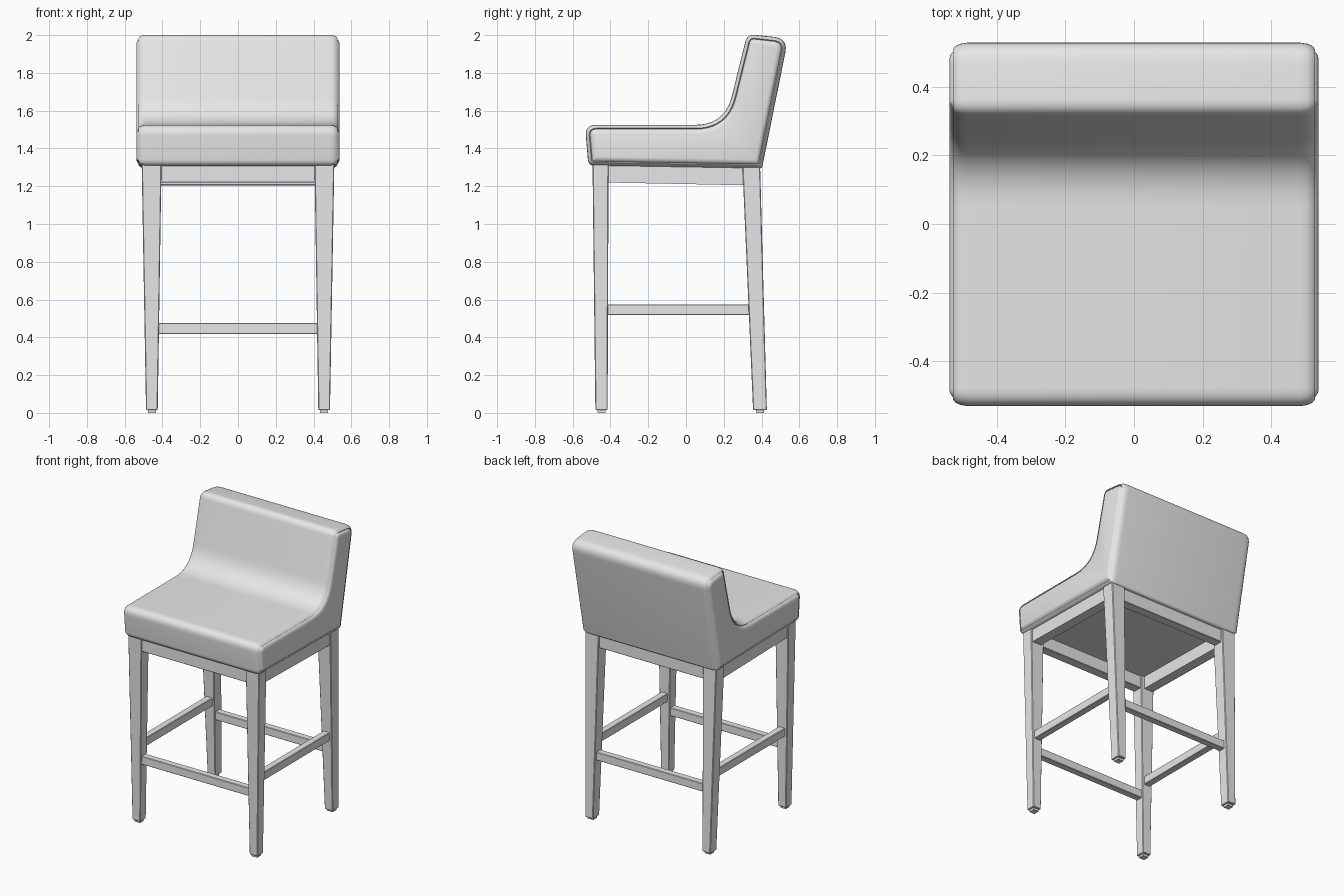
import bpy, bmesh, math
from mathutils import Vector

if "Cube" in bpy.data.objects:
    bpy.data.objects.remove(bpy.data.objects["Cube"])


def material(name, colour):
    m = bpy.data.materials.new(name)
    m.diffuse_color = (*colour, 1)
    m.use_nodes = True
    m.node_tree.nodes["Principled BSDF"].inputs["Base Color"].default_value = m.diffuse_color
    return m


GREY = material("plain grey", (0.8, 0.8, 0.8))


def add_object(name, bm, bevel=0.0):
    bmesh.ops.recalc_face_normals(bm, faces=bm.faces)
    mesh = bpy.data.meshes.new(name)
    bm.to_mesh(mesh)
    bm.free()
    mesh.materials.append(GREY)
    ob = bpy.data.objects.new(name, mesh)
    bpy.context.collection.objects.link(ob)
    if bevel:
        mod = ob.modifiers.new("soft edges", 'BEVEL')
        mod.width, mod.segments = bevel, 1
    return ob


def loft(name, rings, bevel=0.0):
    """Skin a list of equal-length closed rings and cap both ends."""
    bm = bmesh.new()
    vs = [[bm.verts.new(p) for p in ring] for ring in rings]
    n = len(vs[0])
    for a, b in zip(vs, vs[1:]):
        for i in range(n):
            bm.faces.new((a[i], a[(i + 1) % n], b[(i + 1) % n], b[i]))
    bm.faces.new(vs[0])
    bm.faces.new(vs[-1])
    return add_object(name, bm, bevel)


def rect(x0, x1, y0, y1, z):
    return [(x0, y0, z), (x1, y0, z), (x1, y1, z), (x0, y1, z)]


def box(name, x0, x1, y0, y1, z0, z1, bevel=0.003):
    return loft(name, [rect(x0, x1, y0, y1, z0), rect(x0, x1, y0, y1, z1)], bevel)


def rounded_outline(corners, inset, segs=10):
    """Counter-clockwise (y, z, radius) outline, moved inwards and rounded."""
    pts = [Vector(c[:2]) for c in corners]
    n = len(pts)
    dirs = [(pts[(i + 1) % n] - pts[i]).normalized() for i in range(n)]
    out = []
    for i in range(n):
        a, b = dirs[i - 1], dirs[i]
        na, nb = Vector((-a.y, a.x)), Vector((-b.y, b.x))
        corner = pts[i] + (na + nb) * (inset / (1 + na.dot(nb)))
        convex = a.x * b.y - a.y * b.x > 0
        r = max(corners[i][2] + (-inset if convex else inset), 0.004)
        t = r * math.tan(a.angle(b) / 2)
        p, q = corner - a * t, corner + b * t
        for k in range(segs + 1):
            u = k / segs
            out.append(p * (1 - u) ** 2 + corner * (2 * u * (1 - u)) + q * u * u)
    return out


# Upholstered seat and low back: one side profile, with seamed, puffed side panels
PROFILE = [(-0.517, 1.308, 0.04), (0.402, 1.293, 0.02), (0.541, 1.982, 0.07),
           (0.324, 2.006, 0.05), (0.205, 1.525, 0.20), (-0.535, 1.525, 0.055)]
SIDE = [(0.485, 0), (0.505, 0.003), (0.519, 0.009), (0.527, 0.018),
        (0.521, 0.023), (0.529, 0.027), (0.535, 0.036), (0.538, 0.046)]
stations = [(-x, i) for x, i in reversed(SIDE)] + SIDE
seat = loft("seat_and_back", [[(x, p.x, p.y) for p in rounded_outline(PROFILE, i)]
                              for x, i in stations])
bpy.context.view_layer.objects.active = seat
seat.select_set(True)
bpy.ops.object.shade_smooth_by_angle(angle=math.radians(40))

# Tapered legs with small foot glides: (y range at bottom, y range at top)
LEGS = {"front": ((-0.48, -0.415), (-0.495, -0.41)),
        "back": ((0.355, 0.428), (0.298, 0.392))}
for s, side in ((1, "right"), (-1, "left")):
    for end, (low, high) in LEGS.items():
        loft(f"{end}_leg_{side}", [rect(s * 0.425, s * 0.487, *low, 0.015),
                                   rect(s * 0.405, s * 0.51, *high, 1.32)], 0.004)
        cy = sum(low) / 2
        box(f"{end}_glide_{side}", s * 0.435, s * 0.477, cy - 0.021, cy + 0.021, 0, 0.02, 0)

    # Side apron, slightly lower at the back, and side stretcher
    loft(f"side_apron_{side}", [
        [(s * 0.43, y, z0), (s * 0.50, y, z0), (s * 0.50, y, 1.32), (s * 0.43, y, 1.32)]
        for y, z0 in ((-0.43, 1.22), (0.33, 1.205))])
    box(f"side_stretcher_{side}", s * 0.432, s * 0.48, -0.43, 0.35, 0.517, 0.575)

# Front and back aprons and stretchers
box("front_apron", -0.43, 0.43, -0.485, -0.42, 1.22, 1.32)
box("back_apron", -0.43, 0.43, 0.315, 0.38, 1.205, 1.32)
box("front_stretcher", -0.43, 0.43, -0.472, -0.424, 0.418, 0.475)
box("back_stretcher", -0.43, 0.43, 0.348, 0.396, 0.418, 0.475)
